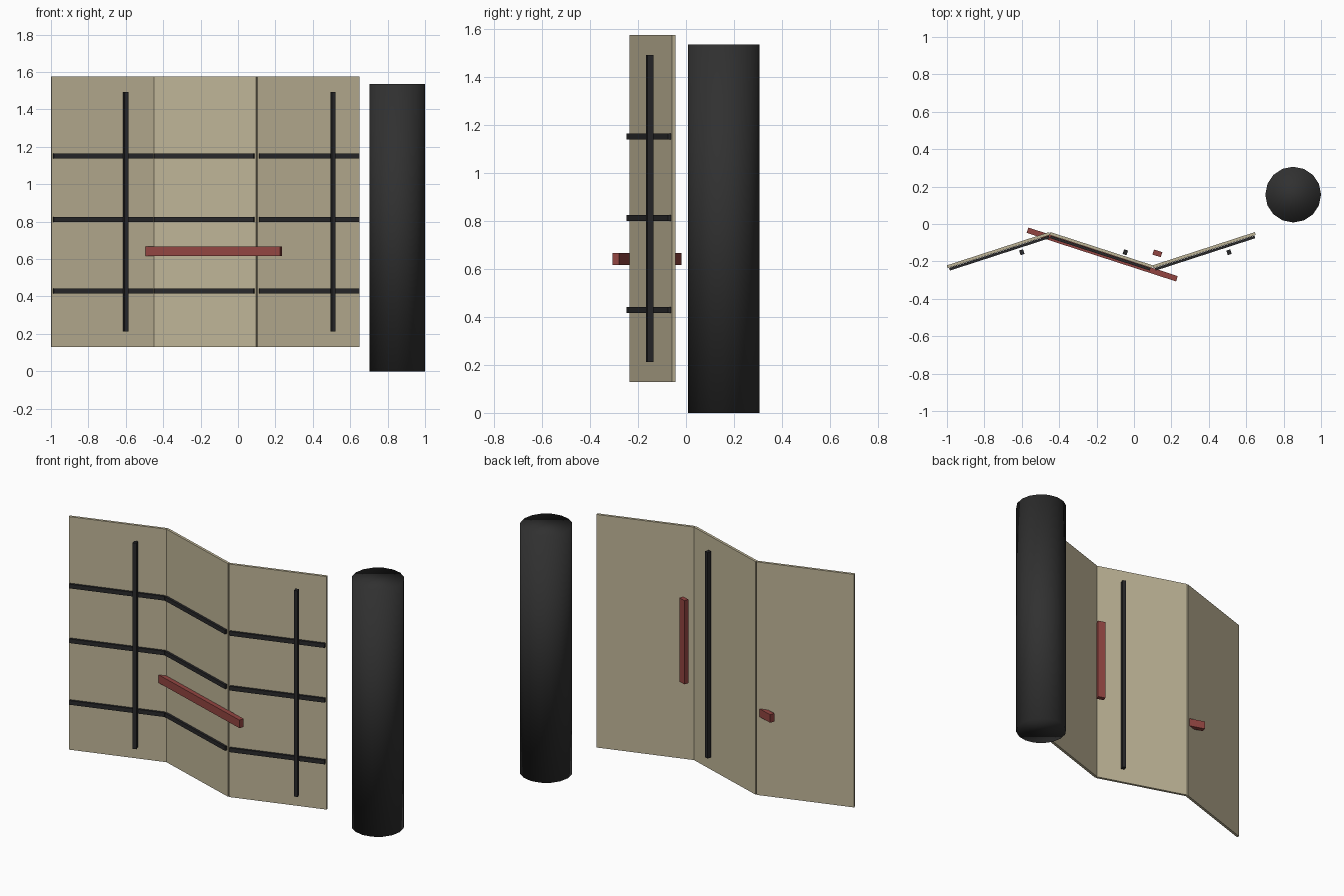
import bpy, math

if "Cube" in bpy.data.objects:
    bpy.data.objects.remove(bpy.data.objects["Cube"])

ANGLE = math.radians(18)


def colour(name, rgb):
    m = bpy.data.materials.new(name)
    m.diffuse_color = (*rgb, 1)
    m.use_nodes = True
    m.node_tree.nodes["Principled BSDF"].inputs["Base Color"].default_value = m.diffuse_color
    return m


TAN = colour("tan_panel", (0.52, 0.46, 0.31))
BLACK = colour("black_frame", (0.021, 0.021, 0.023))
RED = colour("red_brown_bar", (0.29, 0.06, 0.053))
CHARCOAL = colour("charcoal_column", (0.030, 0.030, 0.030))


def box(name, centre, size, turn, mat):
    bpy.ops.mesh.primitive_cube_add(size=1, location=centre, rotation=(0, 0, turn))
    ob = bpy.context.object
    ob.name = name
    ob.scale = size
    bpy.ops.object.transform_apply(location=False, rotation=False, scale=True)
    ob.data.materials.append(mat)
    return ob


# zigzag screen: three panels, each with three front rails and one upright
for i, side in enumerate(("left", "middle", "right")):
    x, y = -0.725 + 0.55 * i, -0.14
    turn = ANGLE if i != 1 else -ANGLE
    box(side + "_panel", (x, y, 0.853), (0.575, 0.016, 1.447), turn, TAN)
    nx, ny = math.sin(turn) * 0.0165, -math.cos(turn) * 0.0165
    for z, level in ((0.429, "lower"), (0.812, "centre"), (1.152, "upper")):
        box(f"{side}_{level}_rail", (x + nx, y + ny, z), (0.56, 0.014, 0.026), turn, BLACK)
    px = (-0.60, -0.046, 0.508)[i]
    box(side + "_upright", (px, -0.151, 0.852), (0.022, 0.026, 1.28), turn, BLACK)

# red-brown handle bars, one across the front and one upright behind
box("front_bar", (-0.17, -0.163, 0.641), (0.84, 0.03, 0.05), -ANGLE, RED)
box("back_bar", (0.125, -0.157, 0.89), (0.047, 0.028, 0.52), -ANGLE, RED)

# free-standing column
bpy.ops.mesh.primitive_cylinder_add(vertices=16, radius=0.149, depth=1.535,
                                    location=(0.851, 0.157, 0.7675))
column = bpy.context.object
column.name = "column"
column.data.materials.append(CHARCOAL)
bpy.ops.object.shade_smooth()
